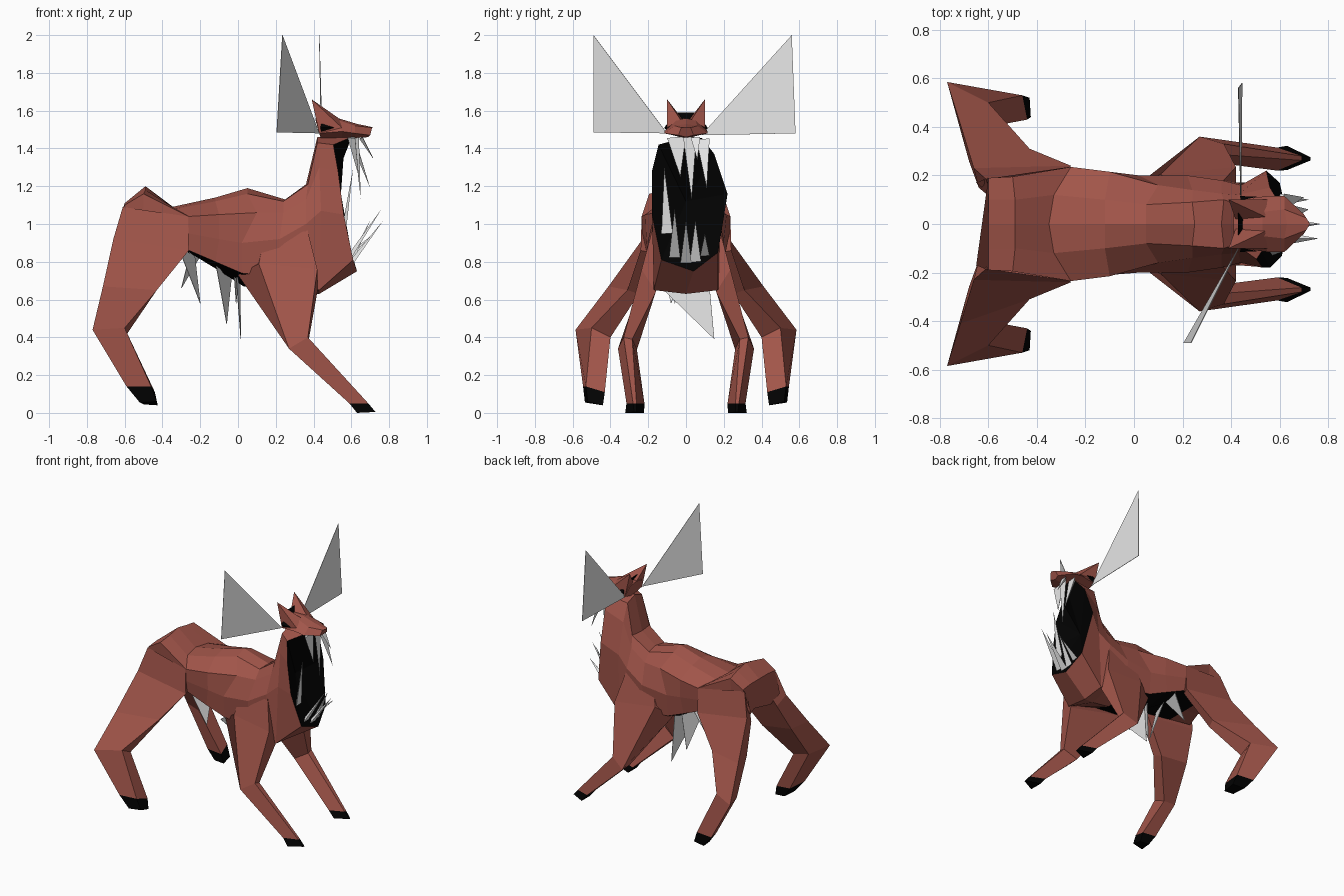
import bpy, bmesh
from mathutils import Vector


def material(name, rgb):
    m = bpy.data.materials.new(name)
    m.diffuse_color = (*rgb, 1)
    return m


HIDE = material("red_brown_hide", (0.36, 0.091, 0.068))
BLACK = material("black", (0.0005, 0.0005, 0.0005))
BONE = material("pale_bone", (0.8, 0.8, 0.8))


def finish(name, bm, *mats):
    bmesh.ops.recalc_face_normals(bm, faces=bm.faces[:])
    me = bpy.data.meshes.new(name)
    bm.to_mesh(me)
    bm.free()
    for m in mats:
        me.materials.append(m)
    ob = bpy.data.objects.new(name, me)
    bpy.context.collection.objects.link(ob)
    return ob


def mirrored(half):
    """Closed ring from a half section running top centre to bottom centre."""
    return half + [(x, -y, z) for x, y, z in half[-2:0:-1]]


def loft(rings, dark=lambda seg, side: False, pit=None):
    """Skin a list of rings; close the far end flat or with a sunken black pit."""
    bm = bmesh.new()
    vs = [[bm.verts.new(p) for p in r] for r in rings]
    n = len(vs[0])
    for s in range(len(vs) - 1):
        for i in range(n):
            j = (i + 1) % n
            f = bm.faces.new((vs[s][i], vs[s][j], vs[s + 1][j], vs[s + 1][i]))
            f.material_index = int(dark(s, i))
    bm.faces.new(vs[0])
    if pit:
        c = bm.verts.new(pit)
        for i in range(n):
            bm.faces.new((vs[-1][i], vs[-1][(i + 1) % n], c)).material_index = 1
    else:
        f = bm.faces.new(vs[-1])
        f.material_index = int(dark(len(vs) - 2, 0))
    return bm


def plate(name, pts, mat=BONE, thick=0.003):
    """Thin triangular plate."""
    a, b, c = map(Vector, pts)
    off = (b - a).cross(c - a).normalized() * thick / 2
    return finish(name, loft([[p - off for p in (a, b, c)], [p + off for p in (a, b, c)]]), mat)


def spikes(name, items, mat):
    """Three-sided pointed cones given as (base, tip, radius)."""
    bm = bmesh.new()
    for base, tip, r in items:
        b, t = Vector(base), Vector(tip)
        d = (t - b).normalized()
        u = d.cross(Vector((1, 0, 0))).normalized()
        w = d.cross(u)
        ring = [bm.verts.new(b + q) for q in (u * r, -u * r, w * r * 0.8)]
        top = bm.verts.new(t)
        bm.faces.new(ring)
        for i in range(3):
            bm.faces.new((ring[i], ring[(i + 1) % 3], top))
    return finish(name, bm, mat)


# Body and neck: sections from rump to throat, ending in the gaping maw rim
sections = [
    [(-.60, 0, 1.11), (-.60, .10, 1.11), (-.60, .19, 1.10), (-.65, .17, .95), (-.60, .13, .87), (-.56, 0, .88)],
    [(-.49, 0, 1.20), (-.49, .10, 1.18), (-.50, .195, 1.16), (-.50, .18, .98), (-.45, .16, .87), (-.45, 0, .87)],
    [(-.35, 0, 1.09), (-.33, .12, 1.08), (-.26, .235, 1.04), (-.26, .23, .95), (-.26, .21, .86), (-.26, 0, .85)],
    [(-.12, 0, 1.14), (-.12, .10, 1.12), (-.10, .215, 1.05), (-.10, .21, .92), (-.12, .20, .80), (-.12, 0, .765)],
    [(.05, 0, 1.19), (.05, .08, 1.16), (.10, .16, 1.06), (.02, .20, .90), (.02, .185, .74), (.03, 0, .67)],
    [(.25, 0, 1.13), (.24, .09, 1.12), (.24, .14, 1.06), (.22, .20, .92), (.22, .18, .72), (.22, 0, .65)],
    [(.36, 0, 1.21), (.37, .10, 1.21), (.36, .125, 1.13), (.36, .18, 1.0), (.36, .18, .68), (.36, 0, .63)],
    [(.42, 0, 1.46), (.42, .085, 1.43), (.43, .12, 1.30), (.44, .16, 1.07), (.43, .17, .65), (.43, 0, .63)],
]
maw_rim = [(.60, 0, 1.46), (.60, .085, 1.455), (.56, .15, 1.37), (.545, .22, 1.16), (.60, .17, .85),
           (.63, .04, .75), (.61, -.13, .81), (.56, -.18, 1.05), (.53, -.18, 1.28), (.505, -.145, 1.42)]
rings = [mirrored(s) for s in sections] + [maw_rim]
# The sagging belly between hips and shoulders is black, as is the maw
finish("body", loft(rings, lambda s, i: s in (1, 2, 3, 4) and i in (4, 5), pit=(.47, 0, 1.12)), HIDE, BLACK)

# Head tapering to the nose
head = [
    [(.41, 0, 1.56), (.41, .07, 1.55), (.43, .10, 1.48), (.44, 0, 1.45)],
    [(.53, 0, 1.56), (.53, .05, 1.55), (.55, .115, 1.49), (.55, 0, 1.455)],
    [(.63, 0, 1.53), (.62, .06, 1.52), (.62, .115, 1.48), (.62, 0, 1.455)],
    [(.725, 0, 1.51), (.71, .025, 1.51), (.70, .04, 1.47), (.69, 0, 1.46)],
]
finish("head", loft([mirrored(s) for s in head]), HIDE)
# Dark tuft between the ears
plate("crown_tuft", [(.43, -.045, 1.59), (.43, .045, 1.59), (.46, 0, 1.53)], BLACK)

# Legs: four-sided sections ending in black hooves
front_leg = [
    [(.15, .17, .97), (.36, .17, 1.0), (.40, .10, .80), (.10, .10, .80)],
    [(.11, .205, .79), (.42, .235, .76), (.42, .16, .64), (.0, .15, .73)],
    [(.27, .36, .34), (.37, .33, .40), (.375, .285, .39), (.28, .26, .335)],
    [(.59, .315, .05), (.69, .28, .05), (.69, .262, .05), (.59, .22, .05)],
    [(.63, .322, 0), (.728, .275, .005), (.728, .262, .005), (.63, .222, 0)],
]
hind_leg = [
    [(-.61, .185, 1.09), (-.265, .235, 1.04), (-.28, .14, .95), (-.58, .10, 1.0)],
    [(-.66, .23, .92), (-.26, .24, .86), (-.28, .19, .85), (-.64, .15, .86)],
    [(-.715, .41, .67), (-.43, .31, .65), (-.45, .25, .63), (-.68, .26, .66)],
    [(-.77, .585, .44), (-.60, .50, .45), (-.60, .40, .40), (-.71, .42, .42)],
    [(-.59, .545, .14), (-.46, .53, .14), (-.44, .43, .11), (-.55, .43, .12)],
    [(-.52, .535, .055), (-.43, .52, .06), (-.425, .44, .04), (-.50, .44, .045)],
]
for side, s in (("left", 1), ("right", -1)):
    for label, leg in (("front_leg", front_leg), ("hind_leg", hind_leg)):
        shape = [[(x, y * s, z) for x, y, z in r] for r in leg]
        finish(f"{side}_{label}", loft(shape, lambda seg, i: seg == len(leg) - 2), HIDE, BLACK)
    # Pointed ear
    bm = bmesh.new()
    base = [bm.verts.new((x, y * s, z)) for x, y, z in
            ((.42, .015, 1.55), (.43, .10, 1.48), (.55, .10, 1.51), (.54, .03, 1.555))]
    tip = bm.verts.new((.39, .10 * s, 1.66))
    bm.faces.new(base)
    for i in range(4):
        bm.faces.new((base[i], base[(i + 1) % 4], tip))
    finish(f"{side}_ear", bm, HIDE)
    # Dark eye
    spikes(f"{side}_eye", [((.44, .098 * s, 1.51), (.51, .112 * s, 1.51), .022)], BLACK)

# Broad triangular antler plates, each swept differently
plate("left_antler", [(.44, .08, 1.47), (.445, .58, 1.48), (.43, .56, 2.0)])
plate("right_antler", [(.43, -.10, 1.48), (.205, -.49, 1.485), (.235, -.49, 2.0)])

# Fangs hanging from the upper jaw
spikes("upper_fangs", [
    ((.62, -.05, 1.46), (.64, -.03, 1.25), .05), ((.64, .02, 1.46), (.65, .03, 1.13), .035),
    ((.62, .09, 1.45), (.70, .11, 1.19), .035), ((.66, .05, 1.46), (.72, .06, 1.34), .025),
], BONE)

# Fangs rising from the lower rim
spikes("lower_fangs", [
    ((.57, -.10, .95), (.61, -.115, 1.30), .03), ((.60, -.06, .82), (.76, -.06, 1.08), .03),
    ((.61, 0, .79), (.77, 0, 1.02), .03), ((.61, .05, .80), (.70, .05, 1.02), .03),
    ((.60, .10, .83), (.72, .10, .95), .025),
], BONE)

# Broken rib shards dangling from the open belly
shards = [
    [(-.01, -.19, .72), (.01, .12, .72), (.015, .15, .39)],
    [(-.12, -.10, .80), (-.03, .10, .76), (-.06, .08, .47)],
    [(-.31, -.14, .86), (-.23, .04, .84), (-.20, -.08, .58)],
    [(-.20, .19, .83), (-.25, .02, .86), (-.30, .17, .66)],
    [(-.02, -.10, .72), (.0, .02, .70), (-.01, -.06, .58)],
]
for k, pts in enumerate(shards):
    plate(f"rib_shard_{k + 1}", pts)
